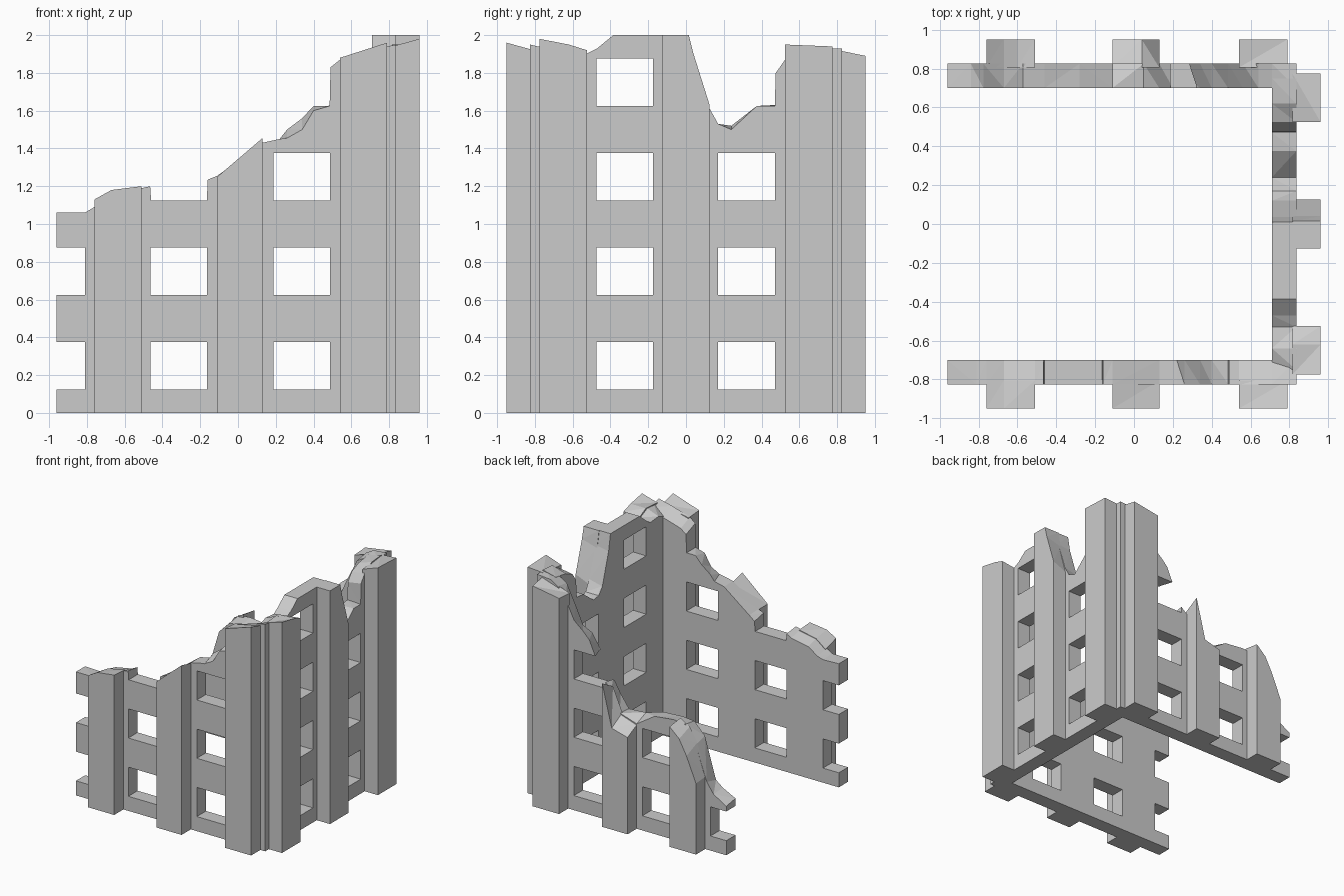
import bpy, bmesh

T = 0.125                      # wall thickness and pilaster projection
ROWS = [(0.125 + 0.5 * i, 0.375 + 0.5 * i) for i in range(4)]

# Each wall has its own (along, depth) -> (x, y) mapping; depth 0 is the inner face
FRAMES = {
    "front": lambda u, d: (u, -0.70 - d),
    "back": lambda u, d: (u, 0.70 + d),
    "right": lambda u, d: (0.71 + d, u),
}


def add_slab(bm, frame, d0, d1, top, base=0.0):
    """Closed slab; top is a list of (along, z at d0, z at d1)."""
    def ring(d, k):
        pts = [(top[0][0], base)] + [(p[0], p[k]) for p in top] + [(top[-1][0], base)]
        return [bm.verts.new((*frame(u, d), z)) for u, z in pts]
    a, b = ring(d0, 1), ring(d1, 2)
    n = len(a)
    bm.faces.new(a)
    bm.faces.new(b)
    for i in range(n):
        j = (i + 1) % n
        bm.faces.new((a[i], a[j], b[j], b[i]))


def make_object(name, frame, slabs):
    bm = bmesh.new()
    for s in slabs:
        add_slab(bm, frame, *s)
    bm.normal_update()
    bmesh.ops.recalc_face_normals(bm, faces=bm.faces)
    bmesh.ops.triangulate(bm, faces=bm.faces)
    me = bpy.data.meshes.new(name)
    bm.to_mesh(me)
    bm.free()
    ob = bpy.data.objects.new(name, me)
    bpy.context.collection.objects.link(ob)
    return ob


def boolean(ob, other, op):
    m = ob.modifiers.new("bool", 'BOOLEAN')
    m.operation, m.solver, m.object = op, 'EXACT', other
    bpy.context.view_layer.objects.active = ob
    bpy.ops.object.modifier_apply(modifier=m.name)
    bpy.data.objects.remove(other)


def build_wall(name, top, pilasters, windows):
    """windows: list of (start, end, rows to cut)."""
    frame = FRAMES[name]
    wall = make_object(name + "_wall", frame, [(0, T, top)])
    boolean(wall, make_object("pilasters", frame,
                              [(T - 0.02, 2 * T, p) for p in pilasters]), 'UNION')
    cuts = [(-0.05, T + 0.05, [(u0, z1, z1), (u1, z1, z1)], z0)
            for u0, u1, rows in windows for z0, z1 in rows]
    boolean(wall, make_object("window_cutter", frame, cuts), 'DIFFERENCE')
    return wall


# Front wall: broken top steps down to the left
front = build_wall(
    "front",
    [(-0.96, 1.06, 1.06), (-0.81, 1.055, 1.06), (-0.76, 1.07, 1.09), (-0.67, 1.13, 1.16),
     (-0.51, 1.16, 1.19), (-0.465, 1.185, 1.2), (-0.46, 1.125, 1.125), (-0.165, 1.125, 1.125),
     (-0.16, 1.21, 1.235), (-0.11, 1.25, 1.255), (0.13, 1.43, 1.43), (0.22, 1.45, 1.45),
     (0.26, 1.5, 1.455), (0.34, 1.56, 1.5), (0.40, 1.625, 1.6), (0.485, 1.625, 1.625),
     (0.49, 1.78, 1.83), (0.54, 1.82, 1.87), (0.71, 1.87, 1.92), (0.835, 1.92, 1.95)],
    [[(-0.76, 1.09, 1.13), (-0.67, 1.16, 1.18), (-0.51, 1.19, 1.2)],
     [(-0.11, 1.25, 1.25), (0.13, 1.42, 1.455)],
     [(0.54, 1.87, 1.88), (0.79, 1.92, 1.96)]],
    [(-1.1, -0.81, ROWS[:2]), (-0.463, -0.163, ROWS[:2]), (0.187, 0.487, ROWS[:3])])

# Back wall: steeper collapse toward the left end
back = build_wall(
    "back",
    [(-0.96, 0.44, 0.42), (-0.84, 0.5, 0.49), (-0.775, 0.55, 0.58), (-0.67, 0.9, 0.87),
     (-0.57, 1.0, 1.02), (-0.46, 1.01, 1.03), (-0.28, 1.0, 1.01), (-0.11, 0.95, 0.9),
     (0.05, 0.94, 0.95), (0.13, 1.05, 1.13), (0.2, 1.17, 1.19), (0.34, 1.41, 1.5),
     (0.4, 1.5, 1.56), (0.485, 1.54, 1.63), (0.56, 1.7, 1.78), (0.64, 1.86, 1.88),
     (0.71, 1.9, 1.92), (0.835, 1.93, 1.93)],
    [[(-0.76, 0.62, 0.61), (-0.67, 0.88, 0.82), (-0.6, 1.0, 0.95), (-0.51, 1.05, 1.03)],
     [(-0.11, 0.9, 0.83), (0.04, 0.95, 0.87), (0.13, 1.15, 1.23)],
     [(0.54, 1.84, 1.85), (0.79, 1.92, 1.89)]],
    [(-1.1, -0.81, ROWS[:1]), (-0.463, -0.163, ROWS[:2]), (0.187, 0.487, ROWS[:3])])

# Right wall: tallest, with a deep notch between the middle and back pilasters
right = build_wall(
    "right",
    [(-0.75, 1.86, 1.94), (-0.64, 1.9, 1.95), (-0.53, 1.89, 1.9), (-0.47, 1.93, 1.93),
     (-0.385, 2.0, 2.0), (0.01, 2.0, 2.0), (0.035, 1.86, 1.88), (0.12, 1.59, 1.62),
     (0.17, 1.53, 1.53), (0.24, 1.52, 1.5), (0.375, 1.62, 1.625), (0.47, 1.63, 1.625),
     (0.475, 1.78, 1.8), (0.525, 1.85, 1.87), (0.62, 1.89, 1.93), (0.75, 1.91, 1.94)],
    [[(-0.775, 1.94, 1.98), (-0.62, 1.95, 1.95), (-0.525, 1.9, 1.92)],
     [(-0.125, 2.0, 2.0), (0.015, 2.0, 2.0), (0.04, 1.86, 1.9), (0.125, 1.57, 1.63)],
     [(0.525, 1.9, 1.95), (0.775, 1.93, 1.94)]],
    [(-0.475, -0.175, ROWS), (0.17, 0.47, ROWS[:3])])

# Merge the three walls into one ruin
boolean(front, back, 'UNION')
boolean(front, right, 'UNION')
front.name = "ruined_building_walls"
